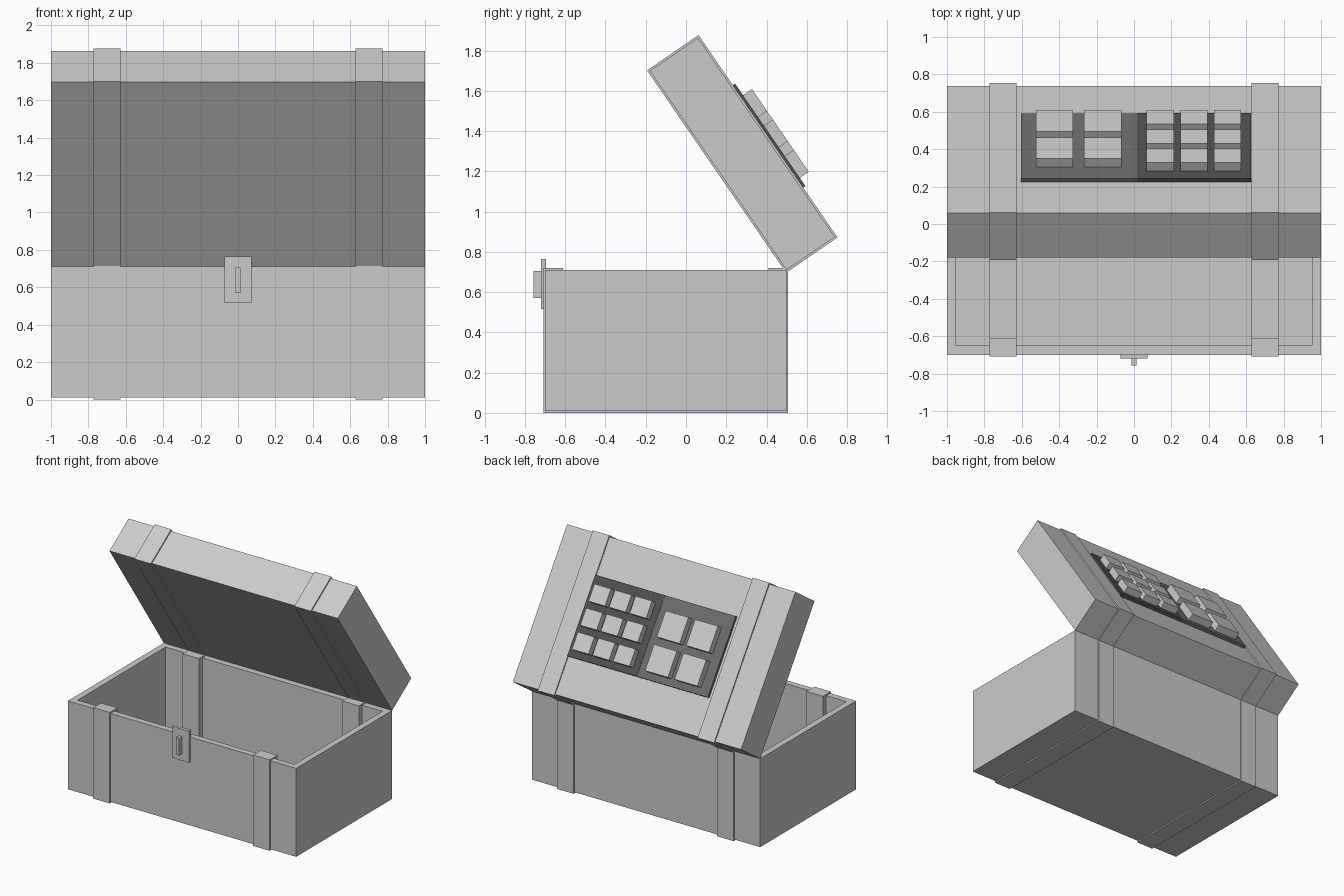
import bpy, bmesh
from math import radians
from mathutils import Matrix, Vector

if "Cube" in bpy.data.objects:
    bpy.data.objects.remove(bpy.data.objects["Cube"])

# Open lid frame: origin on the hinge line, -y runs to the lid's front edge, +z is its outer face
LID = Matrix.Translation((0, 0.5, 0.71)) @ Matrix.Rotation(radians(-55.5), 4, 'X')


def finish(name, bm, frame=None, mat=None):
    bmesh.ops.recalc_face_normals(bm, faces=bm.faces)
    me = bpy.data.meshes.new(name)
    bm.to_mesh(me)
    bm.free()
    ob = bpy.data.objects.new(name, me)
    bpy.context.collection.objects.link(ob)
    if frame:
        ob.matrix_world = frame
    if mat:
        me.materials.append(mat)
    return ob


def box_mesh(x, y, z):
    bm = bmesh.new()
    bmesh.ops.create_cube(bm, size=1)
    for v in bm.verts:
        v.co = Vector(r[0] if c < 0 else r[1] for r, c in zip((x, y, z), v.co))
    return bm


def box(name, x, y, z, frame=None, mat=None):
    return finish(name, box_mesh(x, y, z), frame, mat)


def strip(name, profile, x):
    # closed y-z profile extruded along x
    bm = bmesh.new()
    face = bm.faces.new([bm.verts.new((x[0], y, z)) for y, z in profile])
    ext = bmesh.ops.extrude_face_region(bm, geom=[face], use_keep_orig=True)
    verts = [g for g in ext['geom'] if isinstance(g, bmesh.types.BMVert)]
    bmesh.ops.translate(bm, verts=verts, vec=(x[1] - x[0], 0, 0))
    return finish(name, bm)


def colour(name, value):
    mat = bpy.data.materials.new(name)
    mat.diffuse_color = (value, value, value, 1)
    mat.use_nodes = True
    mat.node_tree.nodes["Principled BSDF"].inputs["Base Color"].default_value = mat.diffuse_color
    return mat


# Hollow chest body: inset the top face and sink it to the floor
bm = box_mesh((-1, 1), (-0.7, 0.5), (0.01, 0.71))
top = max(bm.faces, key=lambda f: f.calc_center_median().z)
bmesh.ops.inset_region(bm, faces=[top], thickness=0.07)
well = bmesh.ops.extrude_face_region(bm, geom=[top])
bmesh.ops.translate(bm, vec=(0, 0, -0.63),
                    verts=[g for g in well['geom'] if isinstance(g, bmesh.types.BMVert)])
if top.is_valid:
    bm.faces.remove(top)
finish("chest_body", bm)

# Lid block
box("lid", (-1, 1), (-1.2, 0), (0, 0.29), LID)

# Straps wrapping body (inside and out) and lid
u_profile = [(-0.708, 0), (0.508, 0), (0.508, 0.72), (0.41, 0.72), (0.41, 0.1),
             (-0.61, 0.1), (-0.61, 0.72), (-0.708, 0.72)]
for side, xs in (("left", (-0.773, -0.628)), ("right", (0.628, 0.773))):
    strip(f"body_strap_{side}", u_profile, xs)
    box(f"lid_strap_{side}", xs, (-1.21, 0.01), (-0.01, 0.3), LID)

# Latch
box("latch_plate", (-0.073, 0.073), (-0.72, -0.695), (0.515, 0.765))
box("latch_knob", (-0.014, 0.014), (-0.757, -0.715), (0.57, 0.705))

# Two dark panels on the lid
box("button_panel", (-0.605, 0.015), (-0.908, -0.29), (0.28, 0.311), LID, colour("dark_grey", 0.15))
box("keypad_panel", (0.015, 0.625), (-0.908, -0.29), (0.28, 0.313), LID, colour("darker_grey", 0.08))


def keys(name, count, x0, size, pitch_x, u0, depth, pitch_u):
    for r in range(count):
        for c in range(count):
            x, u = x0 + c * pitch_x, u0 + r * pitch_u
            box(f"{name}_{r}_{c}", (x, x + size), (-u - depth, -u), (0.3, 0.367), LID)


# Large buttons and small keys
keys("button", 2, -0.525, 0.2, 0.258, 0.342, 0.2, 0.257)
keys("key", 3, 0.068, 0.145, 0.18, 0.34, 0.132, 0.183)
